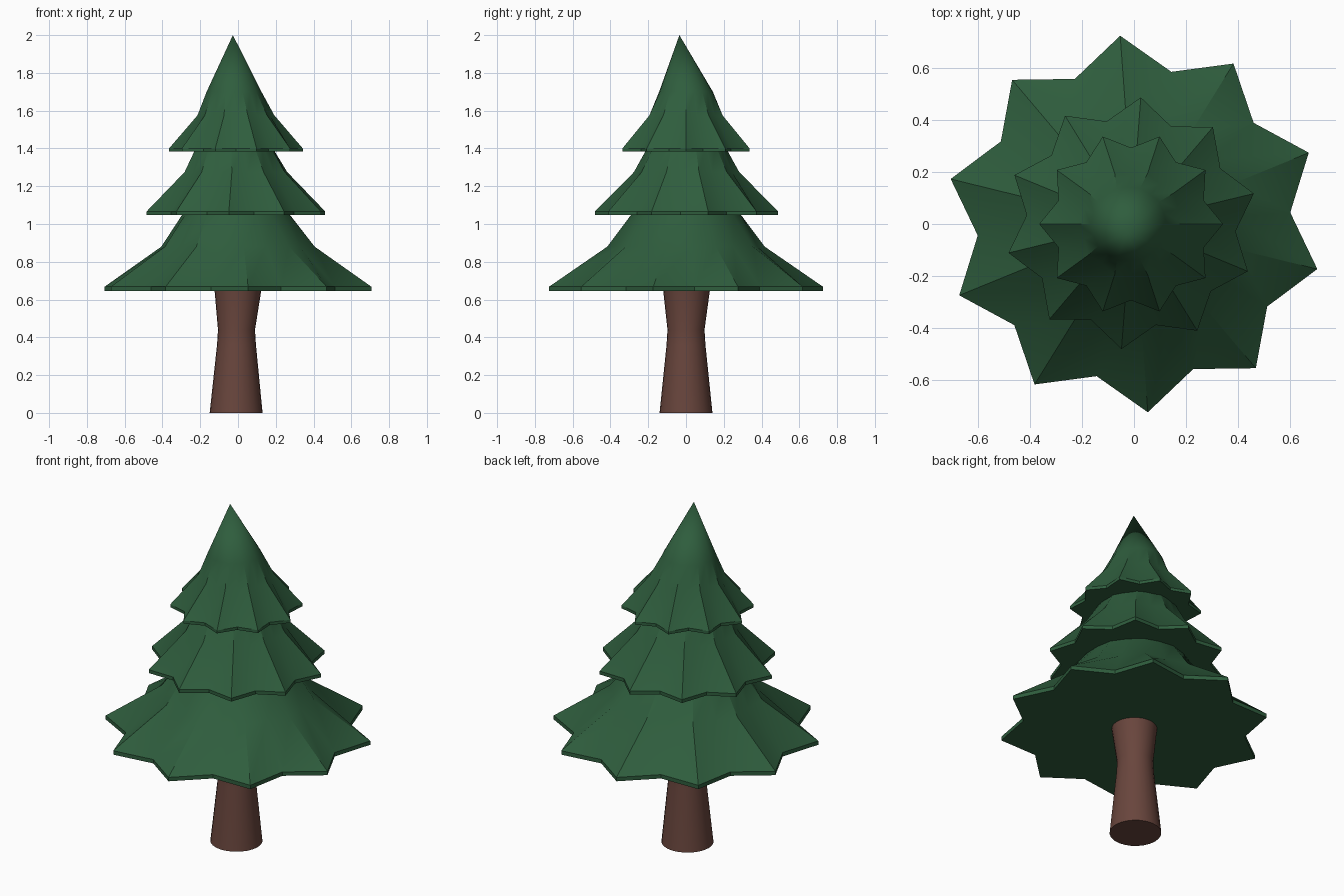
import bpy, bmesh
from math import cos, sin, radians

if "Cube" in bpy.data.objects:
    bpy.data.objects.remove(bpy.data.objects["Cube"])


def material(name, color):
    m = bpy.data.materials.new(name)
    m.diffuse_color = color
    m.use_nodes = True
    m.node_tree.nodes["Principled BSDF"].inputs["Base Color"].default_value = m.diffuse_color
    return m


GREEN = material("needle_green", (0.028, 0.11, 0.047, 1))
BROWN = material("bark_brown", (0.14, 0.06, 0.046, 1))


def ring(bm, n, center, z, r, ratio=1.0, start=0.0):
    """Ring of n vertices; odd ones are pulled in by ratio to make a star."""
    verts = []
    for i in range(n):
        a = radians(start + 360 * i / n)
        q = r * (ratio if i % 2 else 1)
        verts.append(bm.verts.new((center[0] + q * cos(a), center[1] + q * sin(a), z)))
    return verts


def loft(name, n, sections, mat, apex=None):
    bm = bmesh.new()
    rings = [ring(bm, n, *s) for s in sections]
    bm.faces.new(rings[0][::-1])
    for a, b in zip(rings, rings[1:]):
        for i in range(n):
            j = (i + 1) % n
            bm.faces.new((a[i], a[j], b[j], b[i]))
    if apex:
        tip = bm.verts.new(apex)
        for i in range(n):
            bm.faces.new((rings[-1][i], rings[-1][(i + 1) % n], tip))
    else:
        bm.faces.new(rings[-1])
    bmesh.ops.recalc_face_normals(bm, faces=bm.faces)
    me = bpy.data.meshes.new(name)
    bm.to_mesh(me)
    bm.free()
    me.materials.append(mat)
    ob = bpy.data.objects.new(name, me)
    bpy.context.collection.objects.link(ob)
    bpy.ops.object.select_all(action='DESELECT')
    ob.select_set(True)
    bpy.context.view_layer.objects.active = ob
    bpy.ops.object.shade_smooth_by_angle(angle=radians(30))
    return ob


# trunk, pinched below the branches
loft("trunk", 24, [
    ((-0.01, 0), 0.0, 0.14),
    ((-0.008, 0), 0.36, 0.103),
    ((-0.008, 0), 0.44, 0.098),
    ((0.0, 0.003), 0.66, 0.125),
], BROWN)


# star-rimmed branch tiers: thin vertical rim, two narrowing rings, pointed tip
def tier(name, c, z, rim, r, start, z1, z2, apex):
    loft(name, 20, [
        (c, z, r, 0.83, start),
        (c, z + rim, r, 0.83, start),
        (c, z1, r * 0.575, 0.93, start),
        ((c[0] - 0.01, c[1]), z2, r * 0.41, 0.98, start),
    ], GREEN, apex)


tier("lower_branches", (0, 0), 0.645, 0.023, 0.727, 22.2, 0.88, 1.04, (-0.02, -0.02, 1.39))
tier("middle_branches", (-0.011, 0.003), 1.047, 0.02, 0.486, 13.6, 1.275, 1.42, (-0.02, -0.02, 1.75))
tier("top_branches", (-0.011, 0), 1.383, 0.017, 0.354, 0.0, 1.575, 1.70, (-0.027, -0.035, 2.0))
